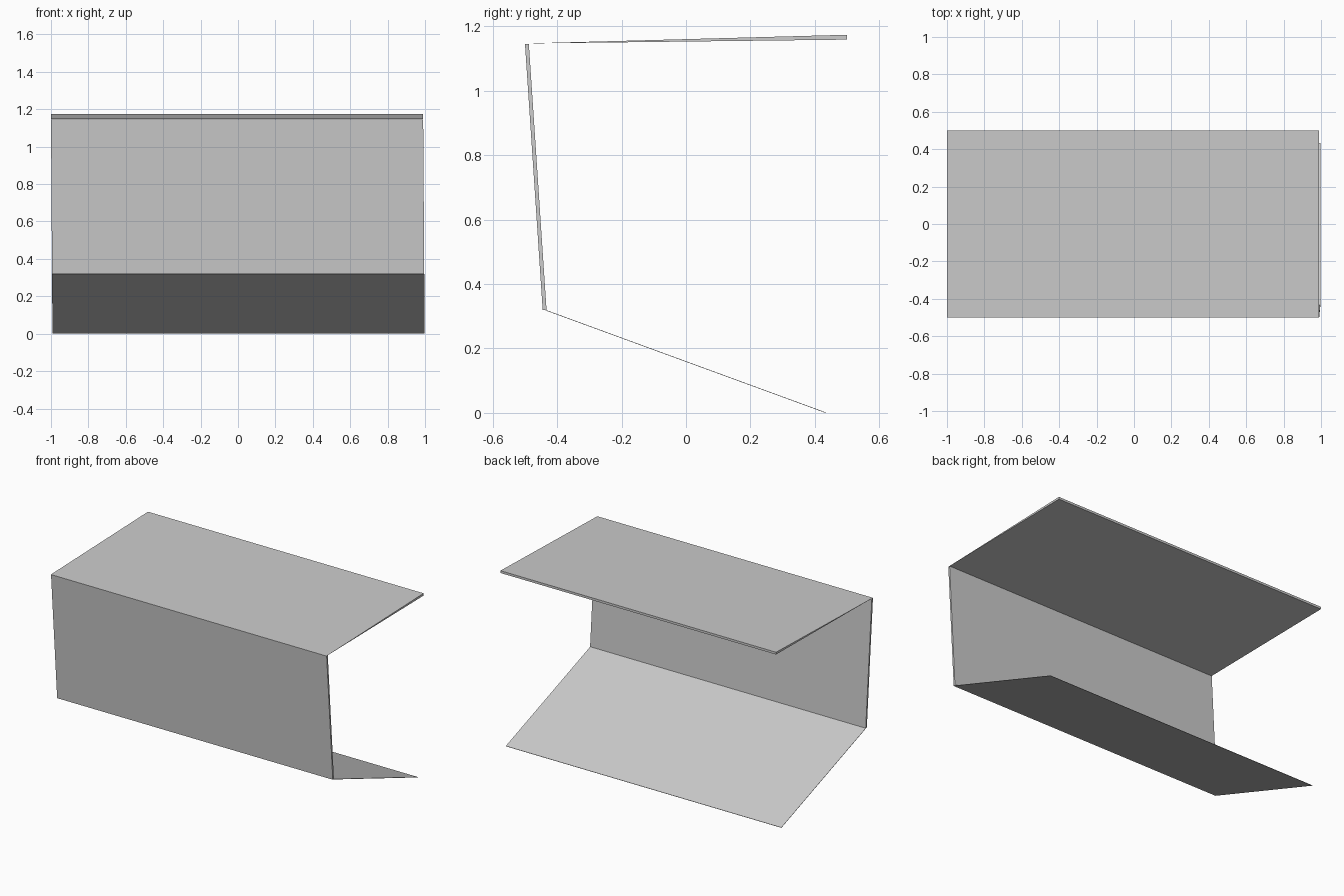
import bpy
import bmesh

cube = bpy.data.objects.get("Cube")
if cube:
    bpy.data.objects.remove(cube, do_unlink=True)

grey = bpy.data.materials.new("plain grey")
grey.use_nodes = True
colour = (0.6, 0.6, 0.6, 1)
grey.diffuse_color = colour
grey.node_tree.nodes["Principled BSDF"].inputs["Base Color"].default_value = colour


def left_end(z):
    # The whole body leans very slightly sideways
    return -0.992 - 0.008 * z / 1.16


def extrude_profile(name, profile):
    """Panel running along x with the given (y, z) cross-section."""
    bm = bmesh.new()
    ends = [[bm.verts.new((left_end(z) + dx, y, z)) for y, z in profile]
            for dx in (0, 1.99)]
    bm.faces.new(ends[0])
    bm.faces.new(ends[1][::-1])
    n = len(profile)
    for i in range(n):
        j = (i + 1) % n
        bm.faces.new((ends[0][i], ends[1][i], ends[1][j], ends[0][j]))
    bmesh.ops.recalc_face_normals(bm, faces=bm.faces)
    mesh = bpy.data.meshes.new(name)
    bm.to_mesh(mesh)
    bm.free()
    mesh.materials.append(grey)
    obj = bpy.data.objects.new(name, mesh)
    bpy.context.collection.objects.link(obj)
    return obj


# Wedge-shaped top, thickening towards the back
extrude_profile("top_panel", [(-0.5, 1.147), (0.5, 1.159), (0.5, 1.174)])
# Leaning upright panel
extrude_profile("front_panel", [(-0.445, 0.32), (-0.433, 0.32),
                                (-0.488, 1.146), (-0.5, 1.146)])
# Thin sloping sheet at the bottom
extrude_profile("lower_sheet", [(-0.436, 0.318), (0.433, 0.0),
                                (0.433, 0.002), (-0.436, 0.32)])
